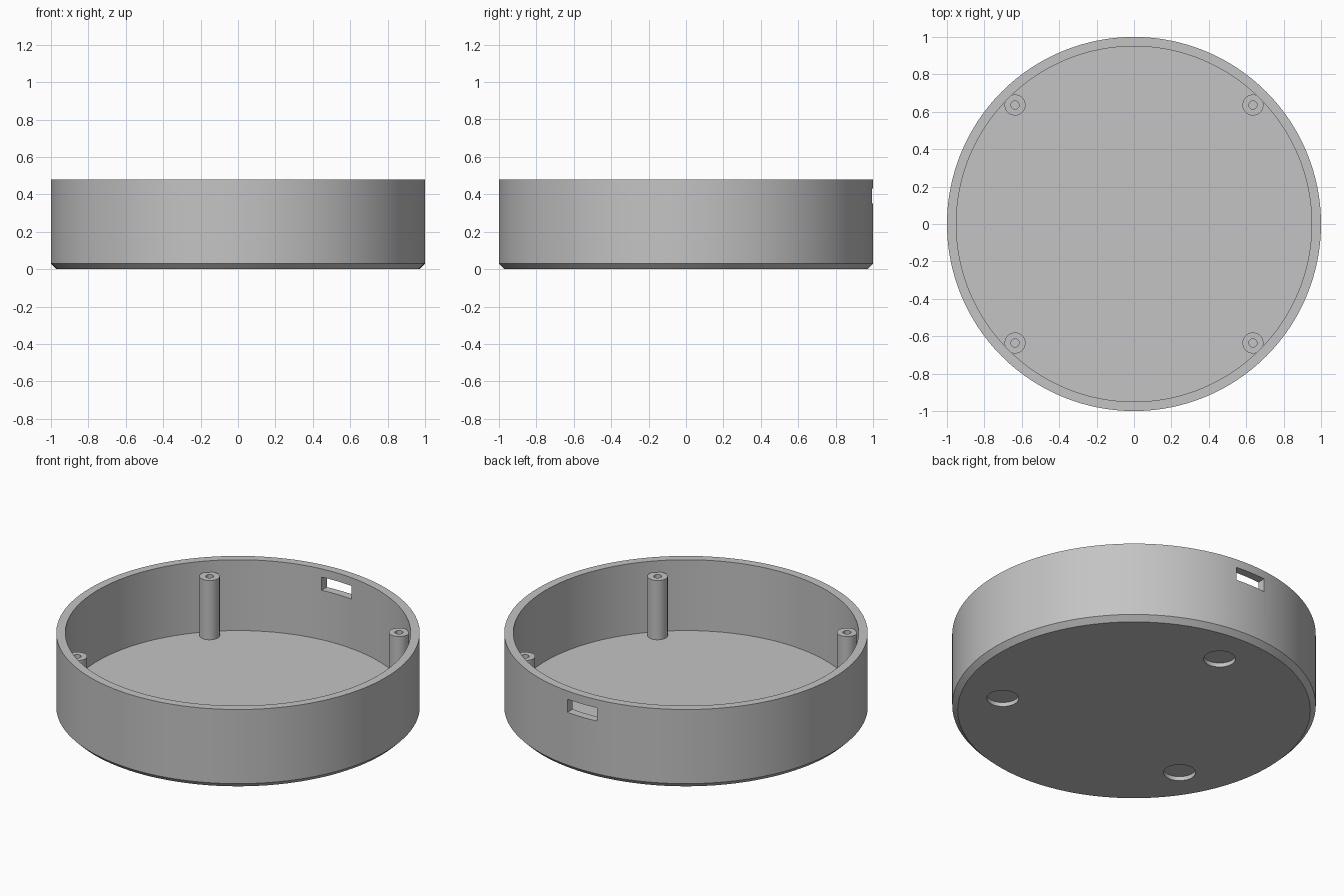
import bpy
import bmesh
from math import cos, sin, pi, radians
from mathutils import Matrix

if "Cube" in bpy.data.objects:
    bpy.data.objects.remove(bpy.data.objects["Cube"], do_unlink=True)

HEIGHT, WALL, CHAMFER = 0.48, 0.05, 0.03
POST_TOP, POST_R, SCREW_R = 0.41, 0.056, 0.022

grey = bpy.data.materials.new("plain_grey")
grey.use_nodes = True
colour = (0.55, 0.55, 0.55, 1)
grey.diffuse_color = colour
grey.node_tree.nodes["Principled BSDF"].inputs["Base Color"].default_value = colour


def finish(bm, name):
    """Turn a bmesh into a grey object."""
    bmesh.ops.recalc_face_normals(bm, faces=bm.faces)
    mesh = bpy.data.meshes.new(name)
    bm.to_mesh(mesh)
    bm.free()
    mesh.materials.append(grey)
    obj = bpy.data.objects.new(name, mesh)
    bpy.context.collection.objects.link(obj)
    return obj


def lathe(name, profile, segments, closed=False):
    """Revolve (radius, z) points; an open profile gets flat end caps."""
    bm = bmesh.new()
    rings = [[bm.verts.new((r * cos(2 * pi * i / segments),
                            r * sin(2 * pi * i / segments), z))
              for i in range(segments)] for r, z in profile]
    pairs = list(zip(rings, rings[1:]))
    if closed:
        pairs.append((rings[-1], rings[0]))
    else:
        bm.faces.new(rings[0])
        bm.faces.new(rings[-1])
    for a, b in pairs:
        for i in range(segments):
            j = (i + 1) % segments
            bm.faces.new((a[i], a[j], b[j], b[i]))
    return finish(bm, name)


def activate(obj):
    bpy.ops.object.select_all(action='DESELECT')
    obj.select_set(True)
    bpy.context.view_layer.objects.active = obj


def cut(target, cutter):
    """Subtract the cutter and discard it."""
    cutter.hide_render = True
    mod = target.modifiers.new("cut", 'BOOLEAN')
    mod.operation = 'DIFFERENCE'
    mod.solver = 'EXACT'
    mod.object = cutter
    activate(target)
    bpy.ops.object.modifier_apply(modifier=mod.name)
    bpy.data.objects.remove(cutter, do_unlink=True)


def smooth(obj):
    activate(obj)
    bpy.ops.object.shade_smooth_by_angle(angle=radians(30))


# Round tray with a chamfered bottom edge
tray = lathe("tray", [
    (1 - CHAMFER, 0), (1, CHAMFER), (1, HEIGHT),
    (1 - WALL, HEIGHT), (1 - WALL, WALL)], 128)

# Cable slot through the back wall
bm = bmesh.new()
bmesh.ops.create_cube(bm, size=1, matrix=Matrix.Translation((0, 0.97, 0.39))
                      @ Matrix.Diagonal((0.2, 0.2, 0.08, 1)))
cut(tray, finish(bm, "slot_cutter"))

# Three shallow foot recesses underneath
for angle in (90, 210, 330):
    recess = lathe("recess_cutter", [(0.088, -0.1), (0.088, 0.025)], 48)
    recess.location = (0.733 * cos(radians(angle)), 0.733 * sin(radians(angle)), 0)
    bpy.context.view_layer.update()
    cut(tray, recess)
smooth(tray)

# Four hollow screw posts
for side, x in (("left", 1), ("right", -1)):
    for end, y in (("front", -1), ("back", 1)):
        post = lathe(f"screw_post_{end}_{side}", [
            (POST_R, WALL - 0.01), (POST_R, POST_TOP),
            (SCREW_R, POST_TOP), (SCREW_R, WALL - 0.01)], 40, closed=True)
        post.location = (0.636 * x, 0.636 * y, 0)
        smooth(post)
